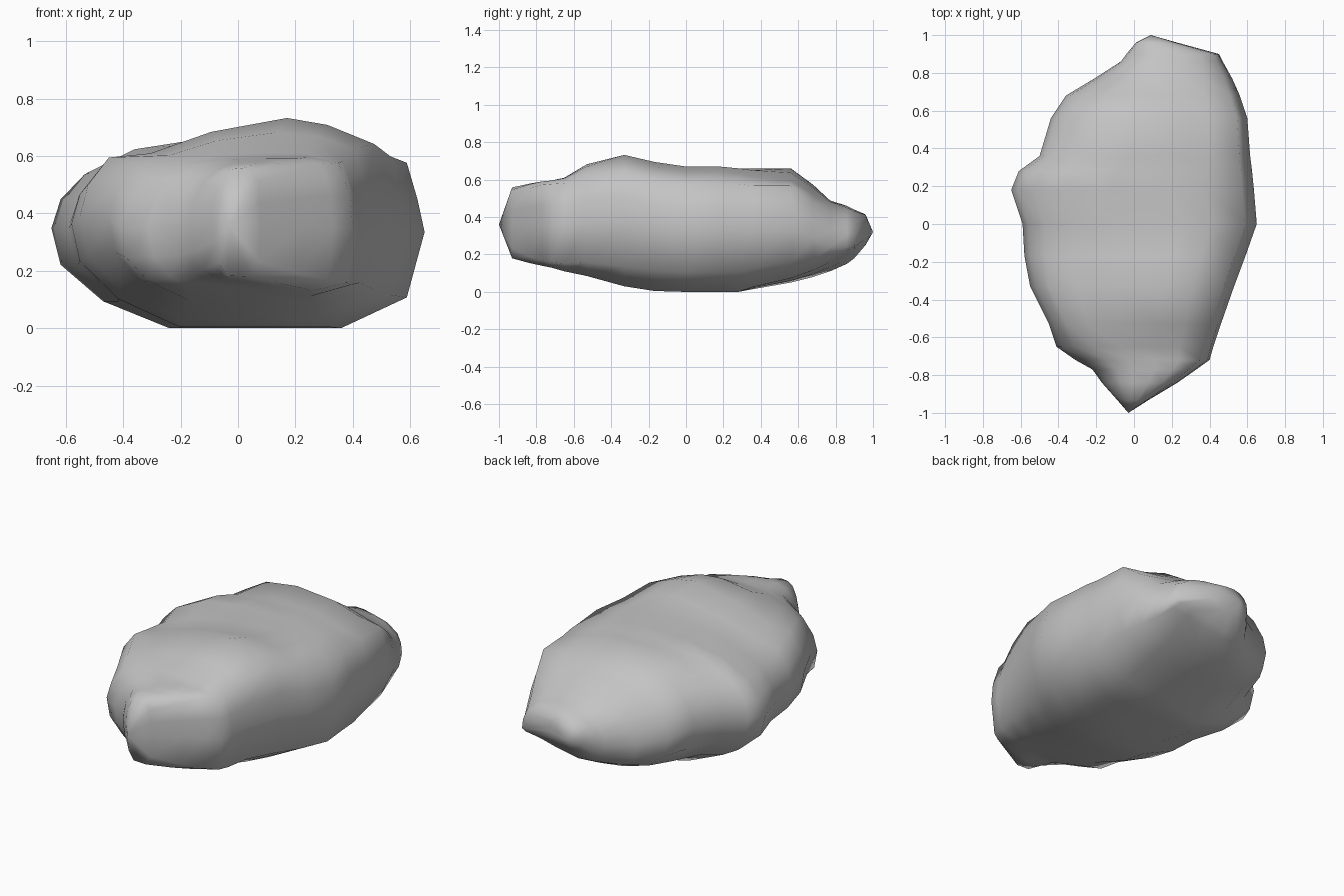
import bpy
import bmesh

cube = bpy.data.objects.get("Cube")
if cube:
    bpy.data.objects.remove(cube, do_unlink=True)

# Normalised cross-sections: u across the width, v up the height
MIDDLE = [
    (1.0, 0.50), (0.96, 0.67), (0.90, 0.86), (0.60, 0.96), (0.35, 1.0),
    (-0.15, 0.99), (-0.55, 0.93), (-0.82, 0.80), (-0.95, 0.67), (-1.0, 0.52),
    (-0.95, 0.33), (-0.72, 0.14), (-0.36, 0.0), (0.1, 0.0), (0.53, 0.0),
    (0.90, 0.16),
]
FRONT = [
    (1.0, 0.46), (0.97, 0.70), (0.86, 0.94), (0.55, 0.98), (0.2, 0.98),
    (-0.2, 0.97), (-0.52, 0.92), (-0.76, 0.81), (-0.93, 0.64), (-1.0, 0.46),
    (-0.95, 0.25), (-0.78, 0.10), (-0.40, 0.04), (0.1, 0.02), (0.60, 0.0),
    (0.94, 0.06),
]
BACK = [
    (1.0, 0.28), (0.97, 0.50), (0.88, 0.70), (0.60, 0.88), (0.25, 0.97),
    (-0.2, 1.0), (-0.55, 0.93), (-0.80, 0.80), (-0.96, 0.60), (-1.0, 0.40),
    (-0.95, 0.16), (-0.72, 0.03), (-0.36, 0.0), (0.1, 0.08), (0.53, 0.18),
    (0.90, 0.23),
]

# Stations: y, x min, x max, z min, z max, top tilt,
# shape (-1 front section, 0 middle section, 1 back section)
STATIONS = [
    (-0.93, -0.09, 0.08, 0.18, 0.56, 0.00, -0.2),
    (-0.84, -0.17, 0.23, 0.155, 0.585, 0.00, -0.8),
    (-0.77, -0.22, 0.33, 0.14, 0.60, 0.00, -1.0),
    (-0.72, -0.31, 0.40, 0.13, 0.605, 0.00, -1.0),
    (-0.65, -0.41, 0.42, 0.11, 0.62, 0.02, -0.8),
    (-0.53, -0.45, 0.46, 0.085, 0.69, 0.08, -0.4),
    (-0.33, -0.55, 0.53, 0.03, 0.735, 0.12, -0.1),
    (-0.17, -0.58, 0.59, 0.005, 0.695, 0.08, 0.0),
    (0.00, -0.59, 0.65, 0.0, 0.67, 0.04, 0.0),
    (0.18, -0.65, 0.635, 0.0, 0.67, 0.00, 0.0),
    (0.28, -0.61, 0.625, 0.0, 0.67, -0.02, 0.0),
    (0.36, -0.50, 0.615, 0.015, 0.67, -0.04, 0.1),
    (0.56, -0.44, 0.60, 0.05, 0.675, -0.08, 0.2),
    (0.68, -0.36, 0.56, 0.08, 0.58, -0.05, 0.4),
    (0.77, -0.21, 0.52, 0.11, 0.49, 0.00, 0.7),
    (0.86, -0.07, 0.47, 0.15, 0.46, 0.00, 1.0),
    (0.90, -0.04, 0.45, 0.18, 0.44, 0.00, 1.0),
    (0.96, 0.01, 0.23, 0.25, 0.415, 0.00, 0.5),
]
FRONT_TIP = (-0.03, -1.0, 0.36)
BACK_TIP = (0.09, 1.0, 0.32)


def section(y, x0, x1, z0, z1, tilt, shape):
    """Blend the profiles at one station, lowering one side of the top."""
    end = FRONT if shape < 0 else BACK
    side = 1 if tilt >= 0 else -1
    points = []
    for (u, v), (eu, ev) in zip(MIDDLE, end):
        u += abs(shape) * (eu - u)
        v += abs(shape) * (ev - v)
        if v > 0.87:
            v -= abs(tilt) * max(0.0, 0.35 - side * u)
        points.append(((x0 + x1) / 2 + u * (x1 - x0) / 2, y, z0 + v * (z1 - z0)))
    return points


# Loft the boulder through its sections and close both ends to a point
bm = bmesh.new()
rings = [[bm.verts.new(p) for p in section(*s)] for s in STATIONS]
n = len(MIDDLE)
for a, b in zip(rings, rings[1:]):
    for i in range(n):
        j = (i + 1) % n
        bm.faces.new((a[i], a[j], b[j], b[i]))
for ring, tip in ((rings[0], FRONT_TIP), (rings[-1], BACK_TIP)):
    point = bm.verts.new(tip)
    for i in range(n):
        bm.faces.new((ring[i], ring[(i + 1) % n], point))
bmesh.ops.recalc_face_normals(bm, faces=bm.faces[:])
for face in bm.faces:
    face.smooth = True

mesh = bpy.data.meshes.new("boulder")
bm.to_mesh(mesh)
bm.free()
boulder = bpy.data.objects.new("boulder", mesh)
bpy.context.collection.objects.link(boulder)

# Plain stone colour
stone = bpy.data.materials.new("stone grey")
stone.use_nodes = True
colour = (0.55, 0.55, 0.55, 1.0)
stone.diffuse_color = colour
bsdf = next(nd for nd in stone.node_tree.nodes if nd.type == "BSDF_PRINCIPLED")
bsdf.inputs["Base Color"].default_value = colour
mesh.materials.append(stone)
